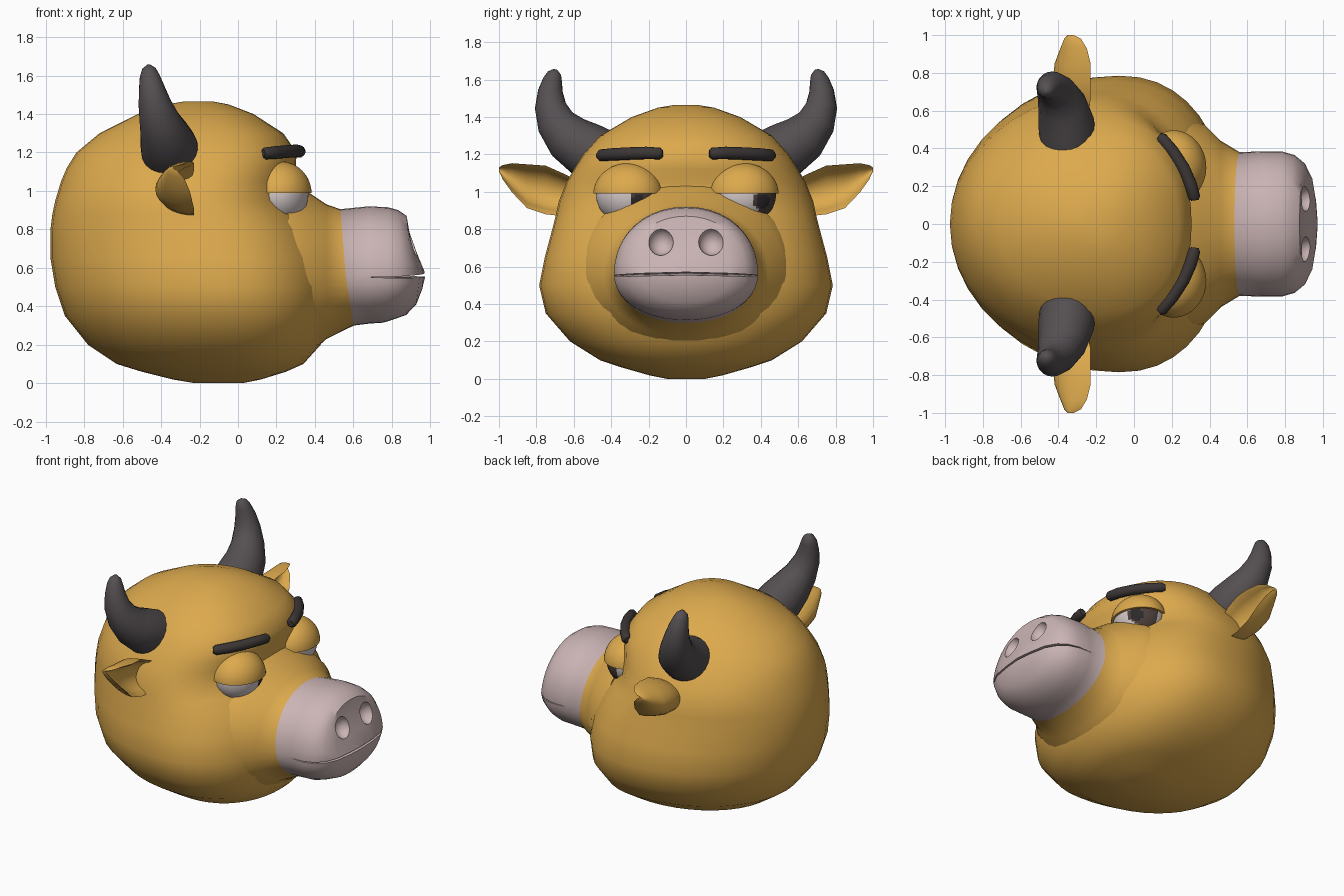
import bpy, bmesh, math
from mathutils import Vector, Matrix

if "Cube" in bpy.data.objects:
    bpy.data.objects.remove(bpy.data.objects["Cube"])


def material(name, rgb):
    m = bpy.data.materials.new(name)
    m.use_nodes = True
    m.diffuse_color = (*rgb, 1)
    m.node_tree.nodes["Principled BSDF"].inputs["Base Color"].default_value = (*rgb, 1)
    return m


HIDE = material("golden hide", (0.72, 0.4, 0.075))
PINK = material("muzzle pink", (0.6, 0.46, 0.46))
HORN = material("horn grey", (0.09, 0.078, 0.083))
BROW = material("brow brown", (0.045, 0.036, 0.036))
WHITE = material("eye white", (0.66, 0.58, 0.58))
IRIS = material("iris brown", (0.075, 0.05, 0.042))
PUPIL = material("pupil black", (0.025, 0.022, 0.024))


def smooth(mesh, degrees=45):
    mesh.shade_smooth()
    mesh.set_sharp_from_angle(angle=math.radians(degrees))


def finish(name, bm, mats):
    bmesh.ops.recalc_face_normals(bm, faces=bm.faces)
    mesh = bpy.data.meshes.new(name)
    bm.to_mesh(mesh)
    bm.free()
    for m in mats:
        mesh.materials.append(m)
    smooth(mesh)
    obj = bpy.data.objects.new(name, mesh)
    bpy.context.collection.objects.link(obj)
    return obj


def loft(name, rings, mats, painted_from=None):
    """Skin closed rings; bands from painted_from on take the second material."""
    bm = bmesh.new()
    rows = [[bm.verts.new(p) for p in ring] for ring in rings]
    n = len(rows[0])
    for k, (a, b) in enumerate(zip(rows, rows[1:])):
        for i in range(n):
            f = bm.faces.new((a[i], a[(i + 1) % n], b[(i + 1) % n], b[i]))
            f.material_index = int(painted_from is not None and k >= painted_from)
    bm.faces.new(rows[0])
    bm.faces.new(rows[-1]).material_index = int(painted_from is not None)
    return finish(name, bm, mats)


def angles(n):
    return [2 * math.pi * i / n for i in range(n)]


def spow(v, e):
    return math.copysign(abs(v) ** e, v)


def tube(name, path, radii, mat, n=20):
    pts = [Vector(p) for p in path]
    rings = []
    for i, p in enumerate(pts):
        t = (pts[min(i + 1, len(pts) - 1)] - pts[max(i - 1, 0)]).normalized()
        u = t.cross(Vector((1, 0, 0.3))).normalized()
        v = t.cross(u)
        rings.append([p + radii[i] * (u * math.cos(a) + v * math.sin(a)) for a in angles(n)])
    return loft(name, rings, [mat])


def ball(name, center, radii, turn, mats, cut_z=None, keep_above=True):
    """Ellipsoid turned about z, optionally cut level and capped."""
    bm = bmesh.new()
    bmesh.ops.create_uvsphere(bm, u_segments=48, v_segments=32, radius=1)
    bm.transform(Matrix.Translation(center) @ Matrix.Rotation(turn, 4, "Z")
                 @ Matrix.Diagonal((*radii, 1)))
    if cut_z is not None:
        geom = bm.verts[:] + bm.edges[:] + bm.faces[:]
        cut = bmesh.ops.bisect_plane(bm, geom=geom, plane_co=(0, 0, cut_z),
                                     plane_no=(0, 0, 1), clear_inner=keep_above,
                                     clear_outer=not keep_above)["geom_cut"]
        bmesh.ops.contextual_create(bm, geom=[g for g in cut if isinstance(g, bmesh.types.BMEdge)])
    return finish(name, bm, mats)


# Head: level rings of (height, back, front, half width)
HEAD = [(0.0, -0.22, 0.02, 0.1), (0.02, -0.34, 0.12, 0.2), (0.06, -0.5, 0.25, 0.34),
        (0.1, -0.63, 0.34, 0.46), (0.2, -0.78, 0.43, 0.62), (0.35, -0.9, 0.49, 0.75),
        (0.5, -0.95, 0.5, 0.785), (0.65, -0.975, 0.48, 0.755), (0.8, -0.975, 0.41, 0.715),
        (0.88, -0.965, 0.34, 0.695), (0.95, -0.95, 0.28, 0.68), (1.05, -0.92, 0.28, 0.64),
        (1.12, -0.89, 0.3, 0.6), (1.2, -0.84, 0.305, 0.55), (1.3, -0.72, 0.235, 0.46),
        (1.4, -0.52, 0.08, 0.29), (1.45, -0.37, -0.05, 0.15), (1.465, -0.28, -0.13, 0.06)]
rings = []
for z, back, front, half in HEAD:
    mid = back + 0.6 * (front - back)
    ring = []
    for a in angles(40):
        c, s = math.cos(a), math.sin(a)
        reach = front - mid if c > 0 else mid - back
        e = 0.9 if c > 0 else 1
        ring.append((mid + reach * spow(c, e), half * spow(s, e), z))
    rings.append(ring)
loft("head", rings, [HIDE])

# Muzzle: upright rings of (x, half width, top, bottom, upper lean, lower lean)
LIP = 0.56
MUZZLE = [(0.26, 0.57, 1.04, 0.1, 0, 0), (0.37, 0.53, 0.99, 0.15, 0, 0),
          (0.46, 0.44, 0.93, 0.23, 0, 0), (0.56, 0.38, 0.905, 0.3, 0.08, -0.16),
          (0.68, 0.385, 0.92, 0.31, 0, 0), (0.78, 0.385, 0.915, 0.315, 0, 0.1),
          (0.85, 0.365, 0.9, 0.33, 0.05, 0.2), (0.905, 0.32, 0.87, 0.355, 0.09, 0.15),
          (0.945, 0.24, 0.79, 0.41, 0.24, 0.12), (0.965, 0.12, 0.68, 0.49, 0.3, 0.1),
          (0.972, 0.02, 0.58, 0.55, 0.1, 0)]
rings = []
for x, half, top, bottom, up, down in MUZZLE:
    ring = []
    for a in angles(40):
        h = spow(math.sin(a), 0.95)
        dz = h * (top - LIP if h > 0 else LIP - bottom)
        ring.append((x - up * max(dz, 0) - down * max(-dz, 0),
                     half * spow(math.cos(a), 0.95), LIP + dz))
    rings.append(ring)
muzzle = loft("muzzle", rings, [HIDE, PINK], painted_from=3)

# Mouth slit and nostrils carved out of the muzzle
cutters = []
arc = [(-0.5, 0.545), (-0.25, 0.557), (0, 0.563), (0.25, 0.557), (0.5, 0.545)]
slit = [[(x, y, z + d) for x, d in ((0.67, 0), (1.1, 0.011), (1.1, -0.011))] for y, z in arc]
cutters.append(loft("mouth_cutter", slit, [PINK]))
for s in (1, -1):
    cutters.append(ball("nostril_cutter", (0.925, s * 0.135, 0.735), (0.075, 0.068, 0.075),
                        s * 0.2, [PINK]))
bpy.context.view_layer.objects.active = muzzle
for c in cutters:
    mod = muzzle.modifiers.new("carve", "BOOLEAN")
    mod.operation, mod.solver, mod.object = "DIFFERENCE", "EXACT", c
    bpy.ops.object.modifier_apply(modifier=mod.name)
for c in cutters:
    bpy.data.objects.remove(c)
smooth(muzzle.data, 40)

# Ear: cupped crescents of (y, centre height, half height, depth, rim x)
EAR = [(0.56, 0.97, 0.08, 0.12, -0.25), (0.66, 0.985, 0.115, 0.18, -0.23),
       (0.75, 1.01, 0.13, 0.2, -0.23), (0.85, 1.03, 0.117, 0.19, -0.23),
       (0.93, 1.075, 0.078, 0.14, -0.25), (0.98, 1.105, 0.038, 0.09, -0.28),
       (1.0, 1.12, 0.01, 0.03, -0.32)]

for s, side in ((1, "left"), (-1, "right")):
    rings = []
    for y, zc, hz, depth, rim in EAR:
        ring = []
        for a in angles(28):
            c = math.cos(a)
            ring.append((rim - depth * (0.55 * c if c > 0 else -c),
                         s * y, zc + hz * math.sin(a) * (0.86 if c > 0.01 else 1)))
        rings.append(ring)
    loft(side + "_ear", rings, [HIDE])

    # Horn sweeps outward, then up to a blunt tip
    horn = [(-0.35, 0.46, 1.19), (-0.36, 0.54, 1.23), (-0.38, 0.63, 1.29),
            (-0.41, 0.695, 1.37), (-0.435, 0.725, 1.46), (-0.45, 0.725, 1.54),
            (-0.46, 0.713, 1.6), (-0.463, 0.703, 1.635), (-0.463, 0.698, 1.655)]
    tube(side + "_horn", [(x, s * y, z) for x, y, z in horn],
         [0.15, 0.148, 0.13, 0.105, 0.084, 0.066, 0.051, 0.036, 0.01], HORN)

    # Brow hugs the forehead
    brow = [(0.13, 0.465, 1.195), (0.145, 0.455, 1.195), (0.2, 0.39, 1.2), (0.26, 0.3, 1.205),
            (0.3, 0.21, 1.208), (0.32, 0.14, 1.205), (0.322, 0.125, 1.205)]
    tube(side + "_brow", [(x, s * y, z) for x, y, z in brow],
         [0.02, 0.032, 0.034, 0.034, 0.034, 0.032, 0.02], BROW, 12)

    # Sleepy eye: level-cut eyeball under a heavy lid, both glancing to the left
    place, turn = (0.22, s * 0.31, 0.985), s * 0.2
    eye = ball(side + "_eye", place, (0.145, 0.172, 0.16), turn, [WHITE, IRIS, PUPIL], 0.88)
    look = 0.445 if s > 0 else -0.225
    for p in eye.data.polygons:
        d = math.hypot(p.center.y - look, p.center.z - 0.95)
        if p.center.x > 0.2 and d < 0.08:
            near = math.hypot(p.center.y - look + 0.035, p.center.z - 0.95)
            p.material_index = 2 if near < 0.035 else 1
    ball(side + "_eyelid", place, (0.162, 0.187, 0.168), turn, [HIDE], 0.99)
